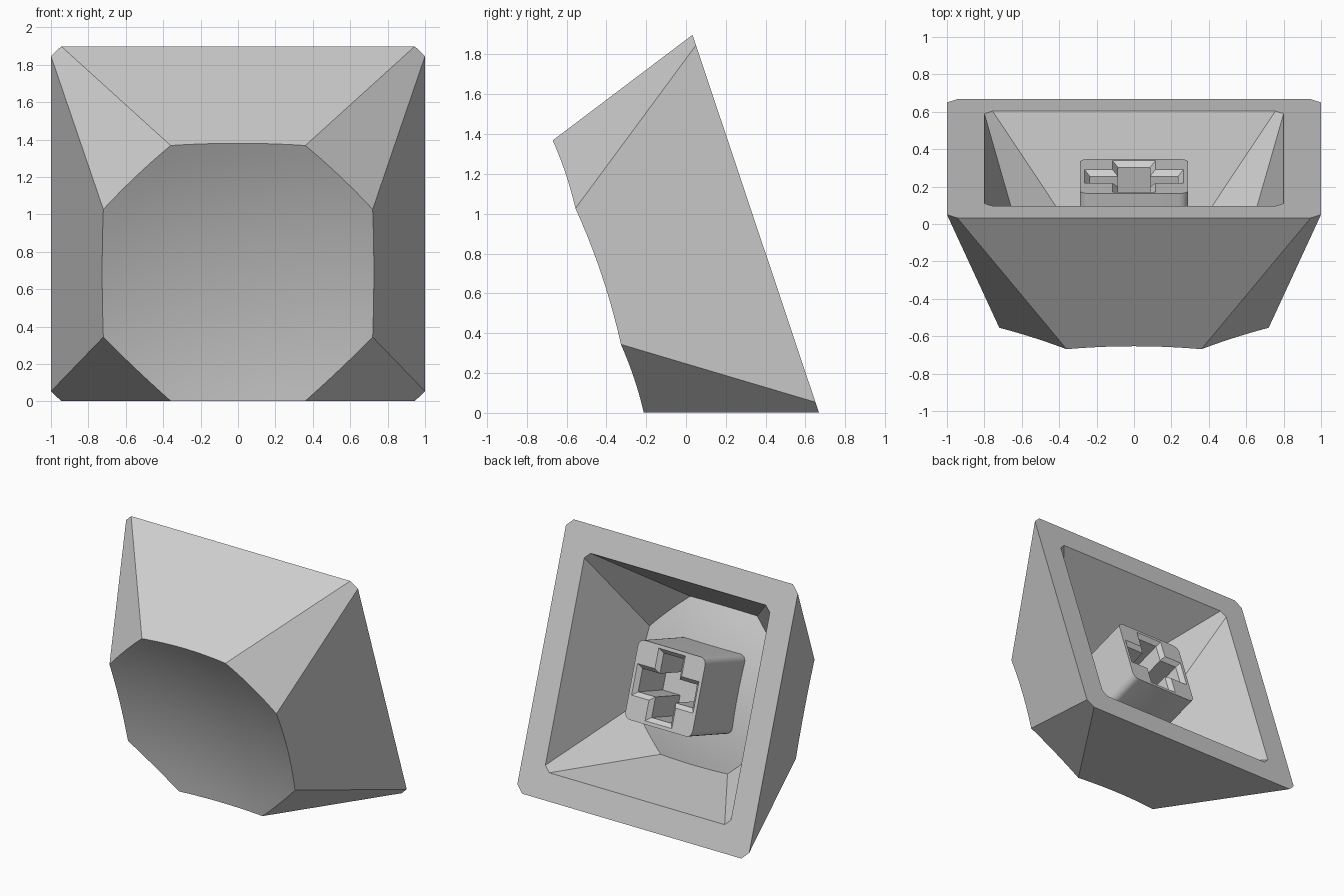
import bpy, bmesh, math
from mathutils import Vector

if "Cube" in bpy.data.objects:
    bpy.data.objects.remove(bpy.data.objects["Cube"])

TILT, CENTRE = math.radians(108.5), (0, 0.35, 0.95)
HEIGHT, DISH = 0.834, 0.1            # cap height at the corners, dish depth
CORNER_R = math.hypot(0.36, 0.72)    # distance of the top corners from the axis
SPHERE_R = (CORNER_R ** 2 + DISH ** 2) / (2 * DISH)
STEPS, RINGS = 10, 10                # dish resolution

grey = bpy.data.materials.new("light grey plastic")
grey.diffuse_color = (0.62, 0.62, 0.62, 1)
grey.use_nodes = True
grey.node_tree.nodes["Principled BSDF"].inputs["Base Color"].default_value = grey.diffuse_color


def octagon(a, b):
    """Square of half-width b whose corners are cut back to a."""
    return [Vector(p) for p in ((a, b), (-a, b), (-b, a), (-b, -a),
                                (-a, -b), (a, -b), (b, -a), (b, a))]


def dish_height(r):
    return HEIGHT - DISH + SPHERE_R - math.sqrt(SPHERE_R ** 2 - r ** 2)


def finish(bm, name):
    bmesh.ops.recalc_face_normals(bm, faces=bm.faces[:])
    mesh = bpy.data.meshes.new(name)
    bm.to_mesh(mesh)
    bm.free()
    ob = bpy.data.objects.new(name, mesh)
    bpy.context.collection.objects.link(ob)
    mesh.materials.append(grey)
    ob.rotation_euler = (TILT, 0, 0)
    ob.location = CENTRE
    bpy.ops.object.select_all(action='DESELECT')
    ob.select_set(True)
    bpy.context.view_layer.objects.active = ob
    bpy.ops.object.shade_smooth_by_angle(angle=math.radians(30))


def bridge(bm, a, b):
    n = len(a)
    for i in range(n):
        bm.faces.new((a[i], a[(i + 1) % n], b[(i + 1) % n], b[i]))


def loop(bm, pts, z):
    return [bm.verts.new((p[0], p[1], z)) for p in pts]


def tapered_skin(bm, s):
    """Eight sloping sides closed by a spherical dish; returns the open rim."""
    base, top = octagon(0.945, 1), octagon(0.36, 0.72)
    edge = []
    for i in range(8):
        j = (i + 1) % 8
        for k in range(STEPS):
            t = k / STEPS
            lo, hi = base[i].lerp(base[j], t), top[i].lerp(top[j], t)
            p = hi
            for _ in range(8):       # where the side meets the dish
                p = lo.lerp(hi, dish_height(p.length) / HEIGHT)
            edge.append(p)
    rings = []
    for k in range(RINGS, 0, -1):
        f = k / RINGS
        rings.append([bm.verts.new((p.x * f * s, p.y * f * s, dish_height(p.length * f) * s))
                      for p in edge])
    for a, b in zip(rings, rings[1:]):
        bridge(bm, a, b)
    tip = bm.verts.new((0, 0, dish_height(0) * s))
    n = len(edge)
    for i in range(n):
        bm.faces.new((rings[-1][i], rings[-1][(i + 1) % n], tip))
    rim = loop(bm, [p * s for p in base], 0)
    for i in range(8):
        arc = [rings[0][(i * STEPS + k) % n] for k in range(STEPS + 1)]
        bm.faces.new([rim[(i + 1) % 8], rim[i]] + arc)
    return rim


# Hollow cap: outer skin, smaller inner skin, flat rim between them
bm = bmesh.new()
bridge(bm, tapered_skin(bm, 1.0), tapered_skin(bm, 0.8))
finish(bm, "cap_shell")


# Stem: rounded square post with a chamfered cross socket
def rounded_square(half, r, seg=5):
    pts = []
    for c, (sx, sy) in enumerate(((1, 1), (-1, 1), (-1, -1), (1, -1))):
        for k in range(seg + 1):
            a = math.pi / 2 * (c + k / seg)
            pts.append((sx * (half - r) + r * math.cos(a), sy * (half - r) + r * math.sin(a)))
    return pts


def cross(inset):
    l, w = 0.265 - inset, 0.115 - inset
    return [(l, w), (w, w), (w, l), (-w, l), (-w, w), (-l, w),
            (-l, -w), (-w, -w), (-w, -l), (w, -l), (w, -w), (l, -w)]


bm = bmesh.new()
outline = rounded_square(0.29, 0.05)
end, root = loop(bm, outline, 0.1), loop(bm, outline, 0.65)
bridge(bm, end, root)
bm.faces.new(root)
mouth, throat, floor = loop(bm, cross(0), 0.1), loop(bm, cross(0.03), 0.13), loop(bm, cross(0.03), 0.45)
bridge(bm, mouth, throat)
bridge(bm, throat, floor)
bm.faces.new(floor)
border = [e for e in bm.edges if len(e.link_faces) == 1]
bmesh.ops.triangle_fill(bm, edges=border, use_beauty=True)
finish(bm, "stem")
